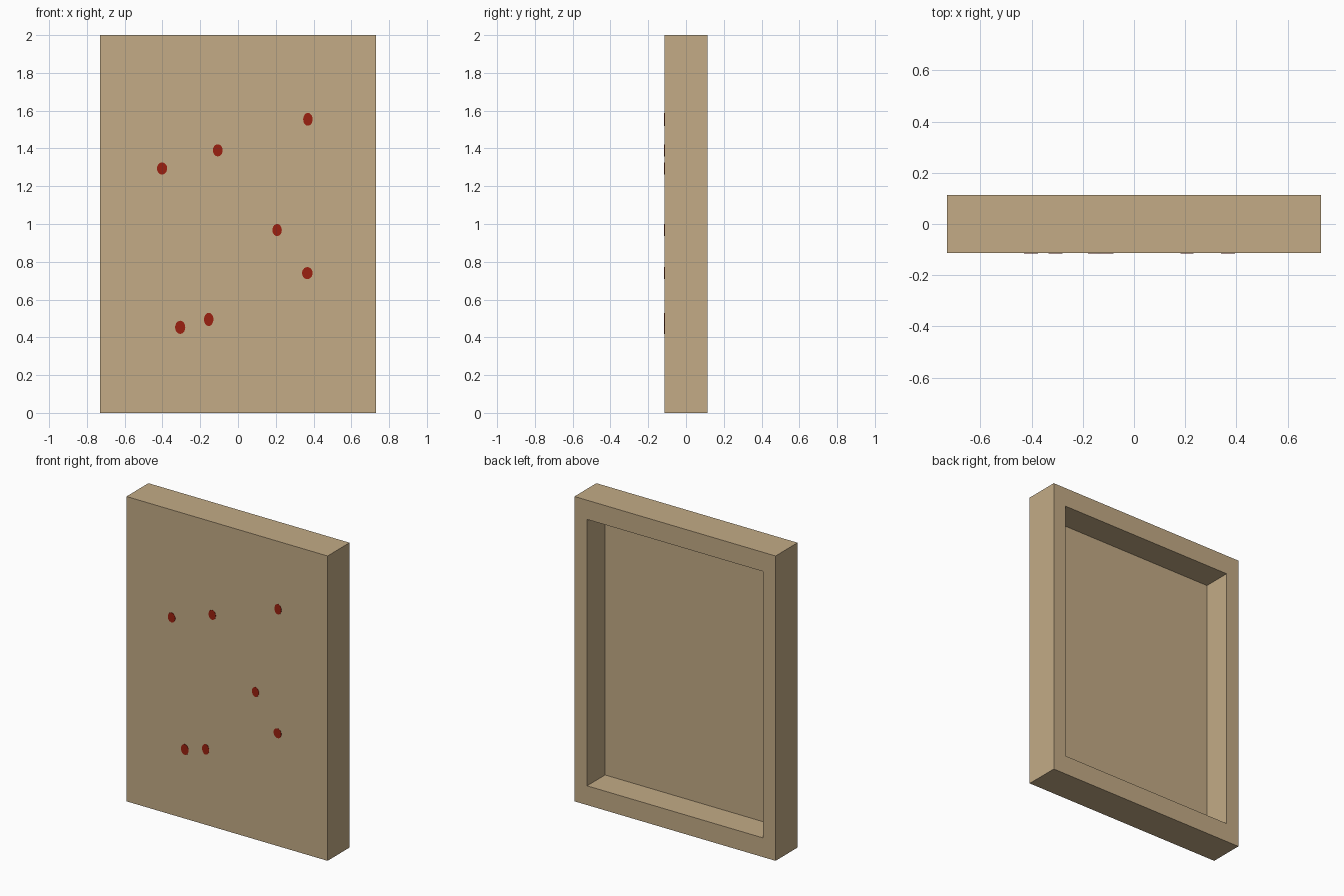
import bpy, bmesh
from mathutils import Matrix

if "Cube" in bpy.data.objects:
    bpy.data.objects.remove(bpy.data.objects["Cube"])

W, D, H = 1.46, 0.228, 2.0          # outer size
RIM_X, RIM_Z, DEPTH = 0.092, 0.126, 0.187  # back rim widths, recess depth


def material(name, rgb):
    m = bpy.data.materials.new(name)
    m.diffuse_color = (*rgb, 1)
    m.use_nodes = True
    m.node_tree.nodes["Principled BSDF"].inputs["Base Color"].default_value = m.diffuse_color
    return m


def finish(bm, name, mat):
    mesh = bpy.data.meshes.new(name)
    bm.to_mesh(mesh)
    bm.free()
    mesh.materials.append(mat)
    obj = bpy.data.objects.new(name, mesh)
    bpy.context.collection.objects.link(obj)
    return obj


tan = material("tan canvas", (0.546, 0.407, 0.238))
red = material("dark red", (0.328, 0.0144, 0.0050))

# Hollow-backed panel: box whose back face is inset, then pushed inwards
bm = bmesh.new()
bmesh.ops.create_cube(bm, size=1, matrix=Matrix.Translation((0, 0, H / 2)) @ Matrix.Diagonal((W, D, H, 1)))
bm.normal_update()
back = max(bm.faces, key=lambda f: f.normal.y)
bmesh.ops.inset_region(bm, faces=[back], thickness=0.05)
sx, sz = (W / 2 - RIM_X), (H / 2 - RIM_Z)
for v in back.verts:
    v.co.x = sx if v.co.x > 0 else -sx
    v.co.z = H / 2 + (sz if v.co.z > H / 2 else -sz)
floor = bmesh.ops.extrude_discrete_faces(bm, faces=[back])["faces"][0]
for v in floor.verts:
    v.co.y -= DEPTH
bmesh.ops.recalc_face_normals(bm, faces=bm.faces)
finish(bm, "hollow_panel", tan)

# Painted oval spots on the front: x, z, half width, half height
spots = [
    (-0.402, 1.294, 0.027, 0.032), (-0.107, 1.390, 0.026, 0.032),
    (0.370, 1.554, 0.025, 0.034), (0.207, 0.968, 0.025, 0.032),
    (0.367, 0.740, 0.028, 0.032), (-0.155, 0.495, 0.025, 0.035),
    (-0.306, 0.453, 0.027, 0.035),
]
bm = bmesh.new()
for x, z, rx, rz in spots:
    turn = Matrix.Rotation(1.5707963, 4, 'X')
    place = Matrix.Translation((x, -D / 2, z)) @ Matrix.Diagonal((rx, 1, rz, 1)) @ turn
    bmesh.ops.create_cone(bm, cap_ends=True, segments=20, radius1=1, radius2=1, depth=0.003, matrix=place)
bmesh.ops.recalc_face_normals(bm, faces=bm.faces)
finish(bm, "red_spots", red)
